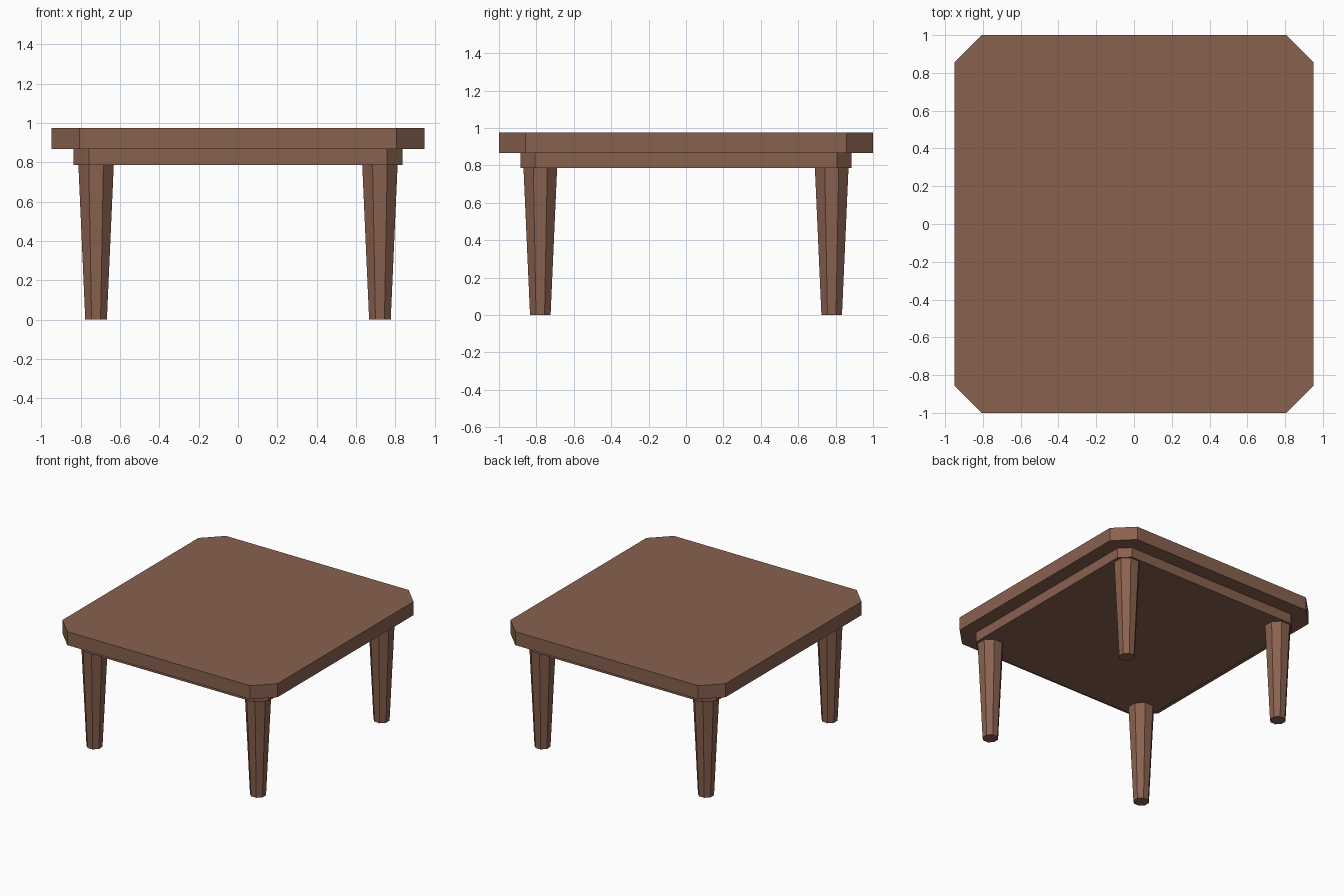
import bpy, bmesh, math

if "Cube" in bpy.data.objects:
    bpy.data.objects.remove(bpy.data.objects["Cube"])

wood = bpy.data.materials.new("brown wood")
wood.diffuse_color = (0.25, 0.12, 0.078, 1)
wood.use_nodes = True
wood.node_tree.nodes["Principled BSDF"].inputs["Base Color"].default_value = wood.diffuse_color


def finish(name, bm):
    bmesh.ops.recalc_face_normals(bm, faces=bm.faces)
    mesh = bpy.data.meshes.new(name)
    bm.to_mesh(mesh)
    bm.free()
    mesh.materials.append(wood)
    obj = bpy.data.objects.new(name, mesh)
    bpy.context.collection.objects.link(obj)
    return obj


def chamfered_slab(name, hx, hy, cut, z0, z1):
    """Rectangular slab with its four corners cut off."""
    bm = bmesh.new()
    outline = [(hx, -hy + cut), (hx, hy - cut), (hx - cut, hy), (-hx + cut, hy),
               (-hx, hy - cut), (-hx, -hy + cut), (-hx + cut, -hy), (hx - cut, -hy)]
    face = bm.faces.new([bm.verts.new((x, y, z0)) for x, y in outline])
    side = bmesh.ops.extrude_face_region(bm, geom=[face], use_keep_orig=True)
    top = [v for v in side["geom"] if isinstance(v, bmesh.types.BMVert)]
    bmesh.ops.translate(bm, verts=top, vec=(0, 0, z1 - z0))
    return finish(name, bm)


def tapered_leg(name, x, y, height, flat_bottom, flat_top):
    """Eight-sided leg, flats facing the axes."""
    bm = bmesh.new()
    k = 1 / math.cos(math.pi / 8)
    rings = []
    for z, r in ((0, flat_bottom * k), (height, flat_top * k)):
        rings.append([bm.verts.new((x + r * math.cos((i + 0.5) * math.pi / 4),
                                    y + r * math.sin((i + 0.5) * math.pi / 4), z))
                      for i in range(8)])
    low, high = rings
    bm.faces.new(low[::-1])
    bm.faces.new(high)
    for i in range(8):
        j = (i + 1) % 8
        bm.faces.new((low[i], low[j], high[j], high[i]))
    return finish(name, bm)


# Table top and the apron beneath it
chamfered_slab("table_top", 0.95, 1.0, 0.143, 0.867, 0.975)
chamfered_slab("apron", 0.836, 0.884, 0.077, 0.787, 0.867)

# Four legs
for sx, side in ((-1, "left"), (1, "right")):
    for sy, end in ((-1, "front"), (1, "back")):
        tapered_leg(f"{end}_{side}_leg", sx * 0.722, sy * 0.779, 0.787, 0.055, 0.09)
